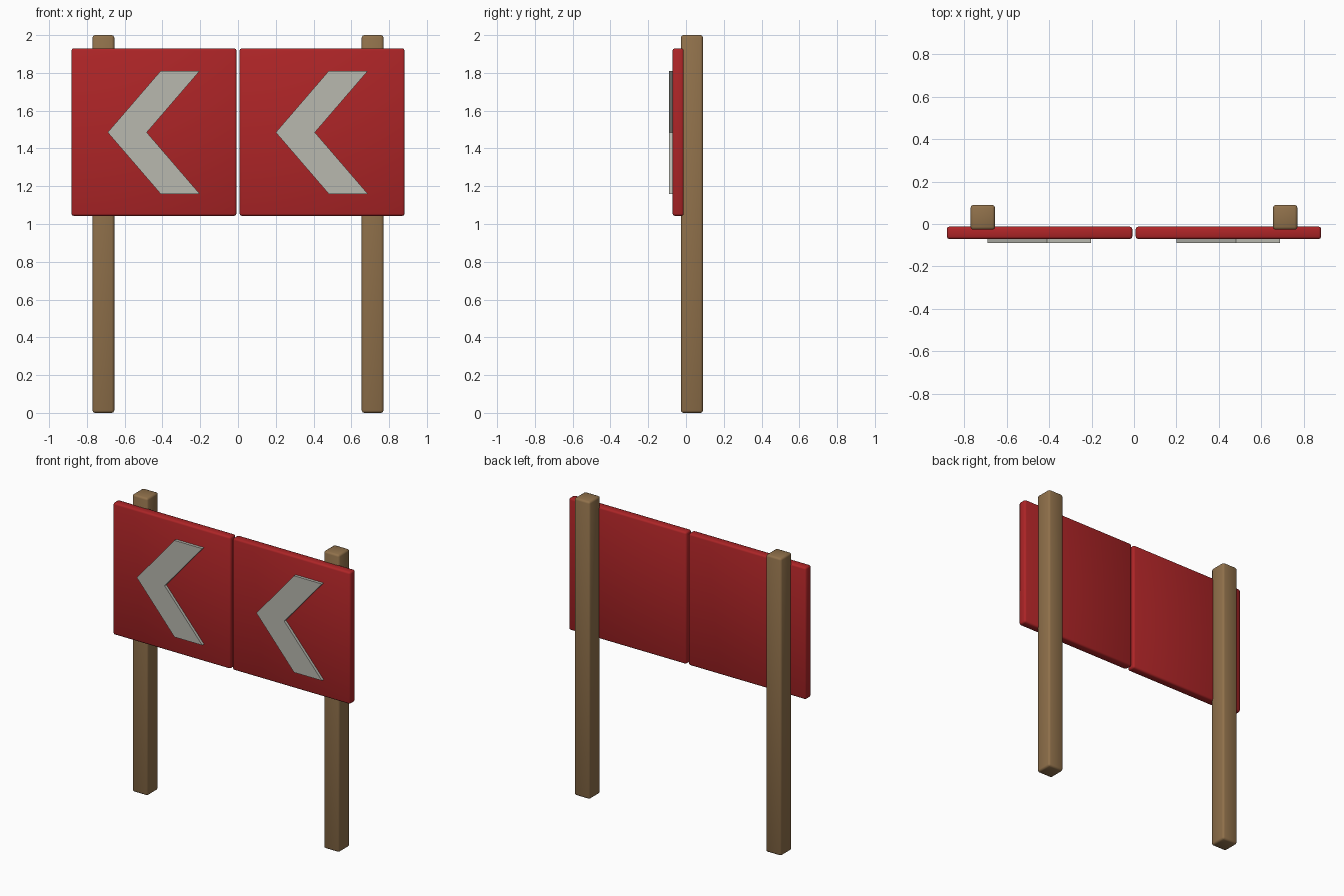
import bpy
import bmesh

cube = bpy.data.objects.get("Cube")
if cube:
    bpy.data.objects.remove(cube, do_unlink=True)


def material(name, rgb):
    mat = bpy.data.materials.new(name)
    mat.use_nodes = True
    mat.diffuse_color = (*rgb, 1)
    mat.node_tree.nodes["Principled BSDF"].inputs["Base Color"].default_value = (*rgb, 1)
    return mat


red = material("sign_red", (0.42, 0.018, 0.02))
grey = material("arrow_pale_grey", (0.48, 0.48, 0.43))
wood = material("post_wood", (0.28, 0.165, 0.07))


def finish(bm, name, mat, smooth):
    bmesh.ops.recalc_face_normals(bm, faces=bm.faces)
    for face in bm.faces:
        face.smooth = smooth
    mesh = bpy.data.meshes.new(name)
    bm.to_mesh(mesh)
    bm.free()
    mesh.materials.append(mat)
    obj = bpy.data.objects.new(name, mesh)
    bpy.context.collection.objects.link(obj)
    return obj


def soft_box(name, low, high, bevel, mat):
    """Box between two corners with softened, smooth-shaded edges."""
    bm = bmesh.new()
    bmesh.ops.create_cube(bm, size=1)
    for v in bm.verts:
        v.co = [high[i] if v.co[i] > 0 else low[i] for i in range(3)]
    bmesh.ops.bevel(bm, geom=bm.edges[:], offset=bevel, segments=2,
                    profile=0.5, affect='EDGES')
    return finish(bm, name, mat, True)


def chevron(name, tip_x, mat):
    """Flat arrow plate pointing toward -x."""
    mid, half, reach, width = 1.485, 0.325, 0.28, 0.207
    front, back = -0.09, -0.07
    outline = [(0, 0), (reach, half), (reach + width, half),
               (width, 0), (reach + width, -half), (reach, -half)]
    bm = bmesh.new()
    ring = [bm.verts.new((tip_x + x, front, mid + z)) for x, z in outline]
    # Two mirrored arms share the centre line
    faces = [bm.faces.new(ring[:4]), bm.faces.new([ring[0]] + ring[3:])]
    moved = bmesh.ops.extrude_face_region(bm, geom=faces, use_keep_orig=True)
    for v in moved["geom"]:
        if isinstance(v, bmesh.types.BMVert):
            v.co.y = back
    inner = [e for e in bm.edges if len(e.link_faces) > 2]
    walls = {f for e in inner for f in e.link_faces
             if all(abs(v.co.z - mid) < 1e-5 for v in f.verts)}
    if walls:
        bmesh.ops.delete(bm, geom=list(walls), context='FACES_ONLY')
    return finish(bm, name, mat, False)


# Each side has one post, one panel and one arrow
for side, sign, tip in (("right", -1, -0.69), ("left", 1, 0.20)):
    px = sorted((sign * 0.655, sign * 0.77))
    soft_box(side + "_post", (px[0], -0.027, 0), (px[1], 0.09, 2), 0.013, wood)
    bx = sorted((sign * 0.008, sign * 0.882))
    soft_box(side + "_panel", (bx[0], -0.071, 1.043), (bx[1], -0.012, 1.93), 0.012, red)
    chevron(side + "_arrow", tip, grey)
